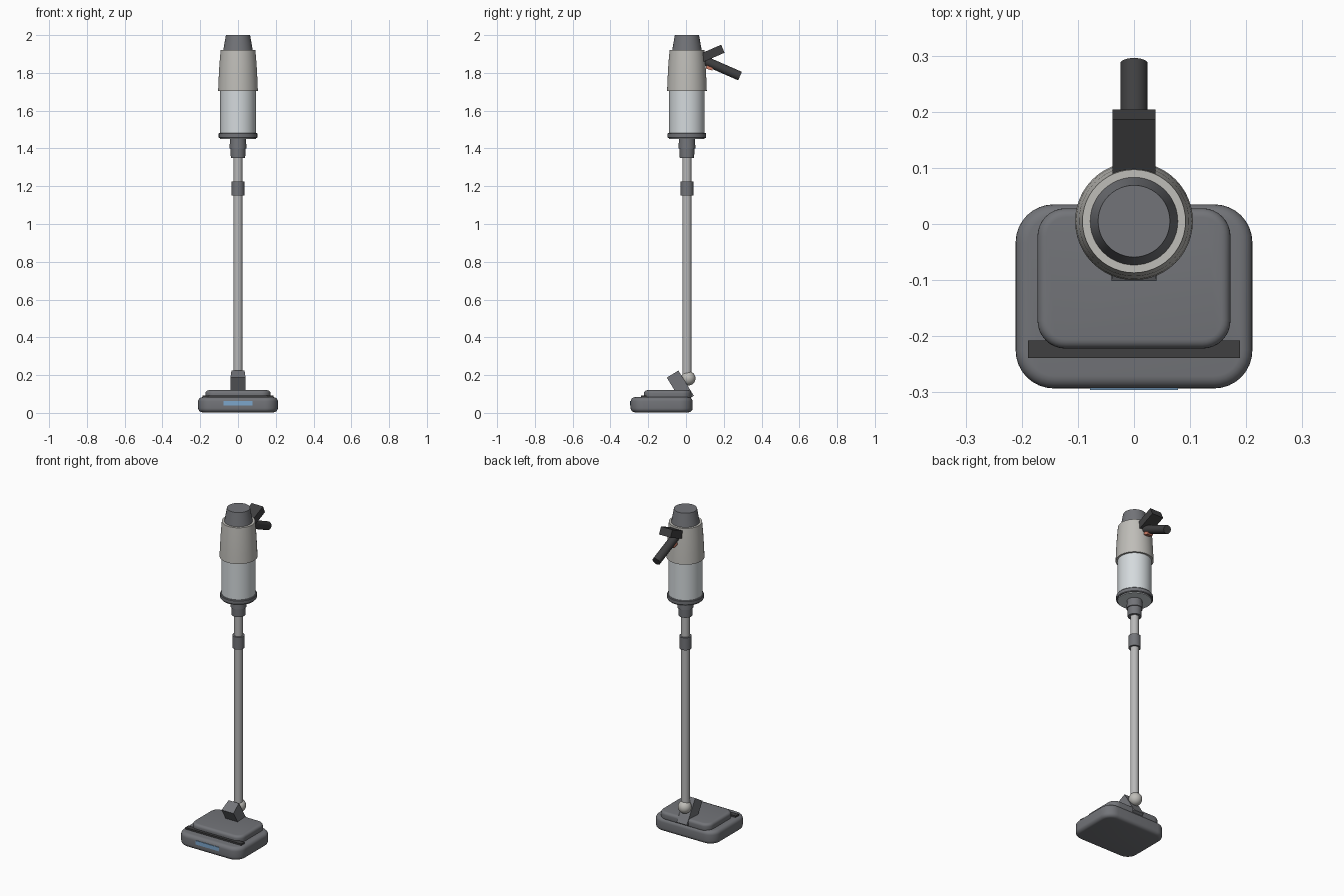
import bpy, bmesh, math
from mathutils import Matrix, Vector

if "Cube" in bpy.data.objects:
    bpy.data.objects.remove(bpy.data.objects["Cube"])


def mat(name, r, g, b):
    m = bpy.data.materials.new(name)
    m.diffuse_color = (r, g, b, 1)
    m.use_nodes = True
    m.node_tree.nodes["Principled BSDF"].inputs["Base Color"].default_value = m.diffuse_color
    return m


GUN = mat("gunmetal grey", 0.17, 0.175, 0.19)
SHELL = mat("warm silver", 0.52, 0.51, 0.48)
BIN = mat("clear bin grey", 0.66, 0.70, 0.72)
TUBE = mat("tube silver", 0.48, 0.48, 0.48)
DARK = mat("charcoal", 0.05, 0.05, 0.052)
RED = mat("trigger red", 0.60, 0.20, 0.13)
BLUE = mat("light strip blue", 0.20, 0.38, 0.60)
CY = 0.005  # y of the upright axis


def finish(bm, name, material, smooth=True):
    bmesh.ops.recalc_face_normals(bm, faces=bm.faces)
    me = bpy.data.meshes.new(name)
    bm.to_mesh(me)
    bm.free()
    me.materials.append(material)
    ob = bpy.data.objects.new(name, me)
    bpy.context.collection.objects.link(ob)
    if smooth:
        bpy.ops.object.select_all(action='DESELECT')
        ob.select_set(True)
        bpy.context.view_layer.objects.active = ob
        bpy.ops.object.shade_smooth_by_angle(angle=math.radians(35))
    return ob


def lathe(name, profile, material, n=48):
    """Closed solid of revolution from (radius, z) points."""
    bm = bmesh.new()
    rings = [[bm.verts.new((r * math.cos(2 * math.pi * i / n),
                            CY + r * math.sin(2 * math.pi * i / n), z))
              for i in range(n)] for r, z in profile]
    for a, b in zip(rings, rings[1:]):
        for i in range(n):
            j = (i + 1) % n
            bm.faces.new((a[i], a[j], b[j], b[i]))
    bm.faces.new(rings[0])
    bm.faces.new(rings[-1])
    return finish(bm, name, material)


def box(name, size, centre, material, tilt=0.0, narrow_back=1.0):
    bm = bmesh.new()
    bmesh.ops.create_cube(bm, size=1)
    for v in bm.verts:
        if v.co.y > 0:
            v.co.x *= narrow_back
    m = Matrix.Translation(centre) @ Matrix.Rotation(tilt, 4, 'X') @ Matrix.Diagonal((*size, 1))
    bm.transform(m)
    return finish(bm, name, material, False)


def rounded_slab(name, x, y0, y1, z0, z1, corner, edge, material):
    """Box with rounded plan corners and softened top and bottom rims."""
    bm = bmesh.new()
    bmesh.ops.create_cube(bm, size=1)
    bm.transform(Matrix.Translation((0, (y0 + y1) / 2, (z0 + z1) / 2))
                 @ Matrix.Diagonal((2 * x, y1 - y0, z1 - z0, 1)))
    up = [e for e in bm.edges if abs(e.verts[0].co.z - e.verts[1].co.z) > 1e-4]
    bmesh.ops.bevel(bm, geom=up, offset=corner, segments=8, profile=0.5, affect='EDGES')
    rim = [e for e in bm.edges if abs(e.verts[0].co.z - e.verts[1].co.z) < 1e-4]
    bmesh.ops.bevel(bm, geom=rim, offset=edge, segments=5, profile=0.5, affect='EDGES')
    return finish(bm, name, material)


# Floor head
rounded_slab("floor_head", 0.211, -0.293, 0.035, 0.003, 0.083, 0.068, 0.022, GUN)
rounded_slab("head_deck", 0.172, -0.222, 0.028, 0.07, 0.12, 0.05, 0.016, GUN)
box("head_strip", (0.378, 0.031, 0.02), (0, -0.2235, 0.083), DARK)
box("head_light", (0.156, 0.006, 0.024), (0, -0.293, 0.052), BLUE)

# Swivel neck and ball joint
box("swivel_neck", (0.08, 0.072, 0.157), (0, -0.03, 0.1385), GUN, 0.55, 0.86)
bm = bmesh.new()
bmesh.ops.create_uvsphere(bm, u_segments=32, v_segments=16, radius=0.038)
bm.transform(Matrix.Translation((0, 0.012, 0.183)))
finish(bm, "ball_joint", SHELL)

# Wand
lathe("wand_tube", [(0.024, 0.19), (0.024, 1.37)], TUBE, 32)
lathe("wand_clamp", [(0.034, 1.15), (0.034, 1.225)], GUN, 32)
lathe("wand_socket", [(0.038, 1.35), (0.040, 1.40), (0.045, 1.40), (0.042, 1.455)], GUN, 32)

# Dust bin, motor shell and top cap
lathe("dust_bin", [(0.094, 1.45), (0.094, 1.71)], BIN)
lathe("bin_ring", [(0.099, 1.455), (0.102, 1.459), (0.102, 1.478), (0.099, 1.482)], GUN)
lathe("motor_shell", [(0.105, 1.705), (0.103, 1.76), (0.098, 1.85), (0.092, 1.92)], SHELL)
lathe("top_cap", [(0.079, 1.915), (0.064, 2.0)], GUN)

# Handle: upper arm, grip and trigger
box("handle_arm", (0.077, 0.14, 0.046), (0, 0.131, 1.90), DARK, 0.41)
bm = bmesh.new()
axis = Vector((0, 0.916, -0.401))
bmesh.ops.create_cone(bm, cap_ends=True, segments=32, radius1=0.0245, radius2=0.0245, depth=0.2)
bm.transform(Matrix.Translation(Vector((0, 0.286, 1.783)) - axis * 0.1)
             @ axis.to_track_quat('Z', 'Y').to_matrix().to_4x4())
finish(bm, "handle_grip", DARK)
box("trigger", (0.034, 0.036, 0.034), (0, 0.127, 1.834), RED, -0.3)
